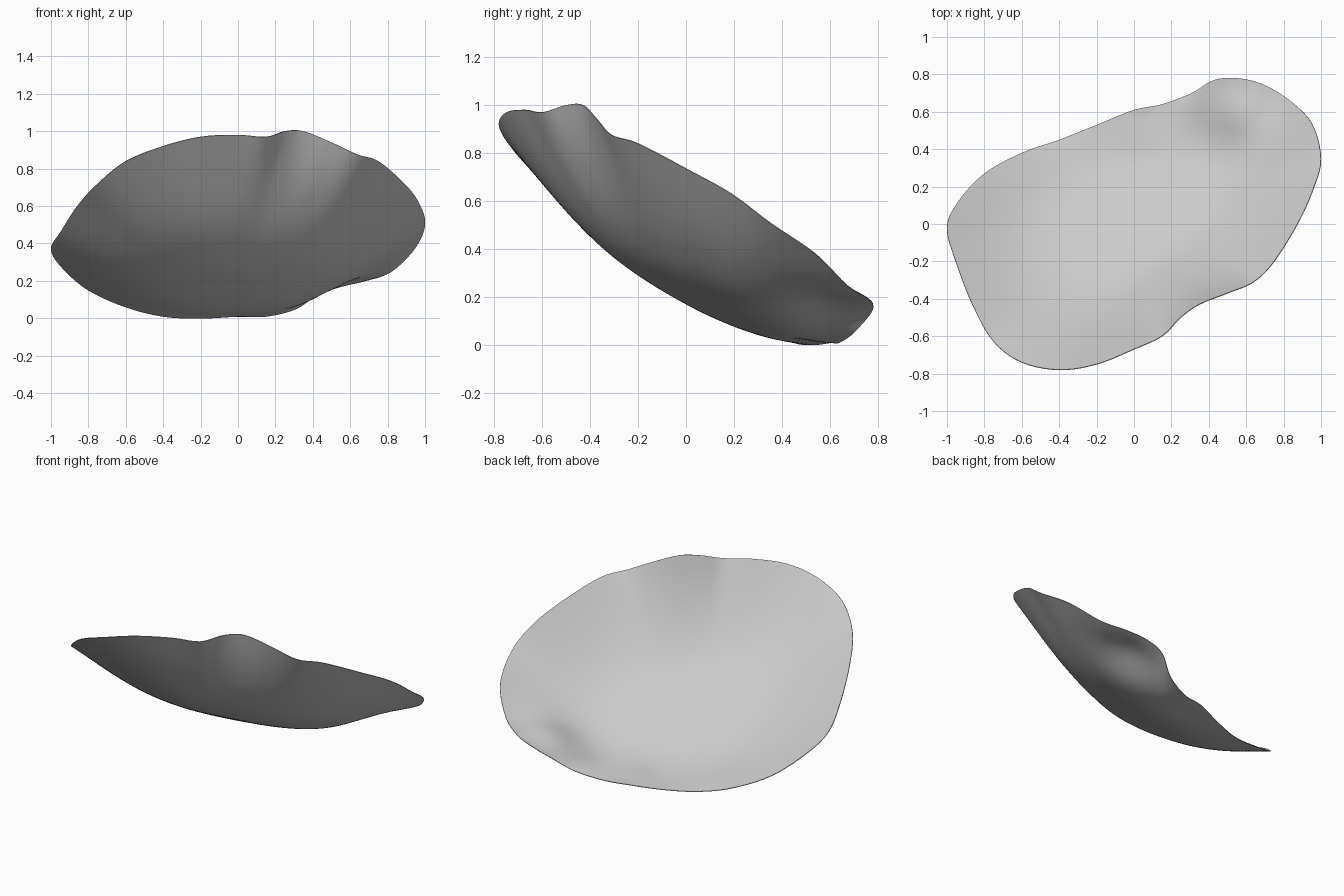
import bpy, bmesh, math
from mathutils import Vector

cube = bpy.data.objects.get("Cube")
if cube:
    bpy.data.objects.remove(cube)

# Wavy rim of the curved dish, counter-clockwise from the right tip
RIM = [Vector(p) for p in (
    (1, .35, .52), (.95, .54, .39), (.82, .67, .26), (.68, .75, .21),
    (.55, .78, .18), (.43, .77, .14), (.31, .7, .06), (.15, .64, .02),
    (0, .61, .02), (-.2, .53, .01), (-.4, .45, .02), (-.6, .38, .07),
    (-.8, .27, .16), (-.94, .12, .28), (-1, -.02, .38), (-.95, -.21, .47),
    (-.86, -.44, .61), (-.75, -.63, .73), (-.6, -.74, .85), (-.4, -.78, .93),
    (-.2, -.75, .98), (0, -.67, .99), (.15, -.6, .98), (.25, -.5, 1.01),
    (.35, -.43, 1.01), (.5, -.37, .95), (.64, -.31, .885), (.75, -.2, .85),
    (.88, .01, .74), (.96, .19, .64))]
CENTRE = Vector((-.05, 0, .2))
SLOPE = Vector((.11, -.55))
STEPS, RINGS, WINDOW = 5, 30, 13
# Shallow inward dents: position, height, radius
DENTS = ((Vector((.56, .62)), .075, .19), (Vector((.02, .5)), .012, .12))


def smooth_loop(points, steps):
    """Closed Catmull-Rom curve through the points."""
    out, n = [], len(points)
    for i in range(n):
        a, b, c, d = (points[(i + k) % n] for k in (-1, 0, 1, 2))
        for j in range(steps):
            t = j / steps
            out.append(b + ((c - a) * t + (2*a - 5*b + 4*c - d) * t**2
                            + (3*b - a - 3*c + d) * t**3) / 2)
    return out


def averaged(points, reach):
    """Loop with its local waves ironed out."""
    n = len(points)
    return [sum((points[(i + k) % n] for k in range(-reach, reach + 1)), Vector())
            / (2 * reach + 1) for i in range(n)]


def dish_point(edge, soft, s):
    """Point at fraction s from the centre to the rim: tilted, then curling up."""
    arm = soft - CENTRE
    tilt = SLOPE.dot(arm.xy)
    p = CENTRE + arm * s
    p.z = CENTRE.z + tilt * s + (arm.z - tilt) * s**2.75
    p += (edge - soft) * s**6
    for spot, height, radius in DENTS:
        p.z += height * math.exp(-((p.xy - spot).length / radius)**2) * (1 - s**8)
    return p


# Dish surface: concentric rings joined to a centre point
rim = smooth_loop(RIM, STEPS)
soft_rim = averaged(rim, WINDOW)
count = len(rim)
bm = bmesh.new()
middle = bm.verts.new(CENTRE)
rings = [[bm.verts.new(dish_point(e, f, r / RINGS)) for e, f in zip(rim, soft_rim)]
         for r in range(1, RINGS + 1)]
for i in range(count):
    j = (i + 1) % count
    bm.faces.new((middle, rings[0][i], rings[0][j]))
    for inner, outer in zip(rings, rings[1:]):
        bm.faces.new((inner[i], outer[i], outer[j], inner[j]))

# Rest the dish on the floor
lowest = min(v.co.z for v in bm.verts)
bmesh.ops.translate(bm, verts=bm.verts, vec=(0, 0, -lowest))
mesh = bpy.data.meshes.new("curved_dish")
bm.to_mesh(mesh)
bm.free()
dish = bpy.data.objects.new("curved_dish", mesh)
bpy.context.collection.objects.link(dish)

# Plain grey material
grey = bpy.data.materials.new("light_grey")
grey.use_nodes = True
grey.diffuse_color = (.6, .6, .6, 1)
grey.node_tree.nodes["Principled BSDF"].inputs["Base Color"].default_value = (.6, .6, .6, 1)
mesh.materials.append(grey)

# Thin wall with a crisp edge, smooth elsewhere
wall = dish.modifiers.new("thin_wall", "SOLIDIFY")
wall.thickness = .004
wall.offset = 0
bpy.context.view_layer.objects.active = dish
dish.select_set(True)
bpy.ops.object.modifier_apply(modifier=wall.name)
bpy.ops.object.shade_smooth_by_angle()
